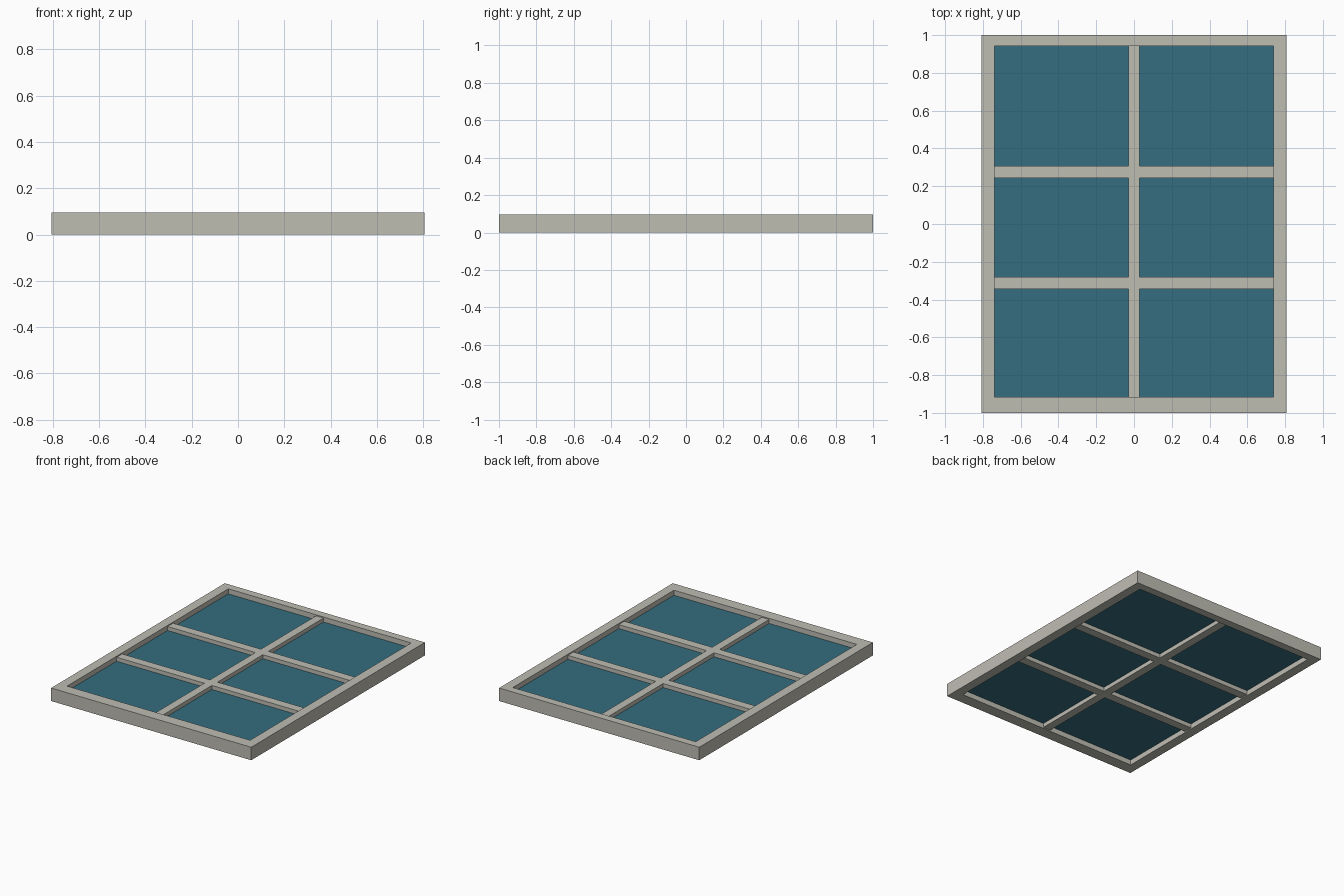
import bpy

cube = bpy.data.objects.get("Cube")
if cube:
    bpy.data.objects.remove(cube, do_unlink=True)


def material(name, rgb):
    mat = bpy.data.materials.new(name)
    mat.use_nodes = True
    mat.diffuse_color = (*rgb, 1)
    mat.node_tree.nodes["Principled BSDF"].inputs["Base Color"].default_value = (*rgb, 1)
    return mat


PAINT = material("pale grey paint", (0.52, 0.51, 0.45))
GLASS = material("teal glass", (0.035, 0.155, 0.215))


def box(name, x, y, z, mat):
    """Box spanning the given (low, high) ranges."""
    spans = (x, y, z)
    bpy.ops.mesh.primitive_cube_add(size=1, location=[(a + b) / 2 for a, b in spans])
    obj = bpy.context.object
    obj.name = name
    obj.scale = [b - a for a, b in spans]
    bpy.ops.object.transform_apply(location=False, rotation=False, scale=True)
    obj.data.materials.append(mat)
    return obj


W, H, T = 0.807, 1.0, 0.095            # outer half width, half height, thickness
IN_X, LOW, HIGH = 0.738, -0.915, 0.942  # inner opening
BAR_Z = (0.008, T - 0.008)

# Outer frame: a slab with the opening cut through it
frame = box("window_frame", (-W, W), (-H, H), (0, T), PAINT)
cutter = box("opening_cutter", (-IN_X, IN_X), (LOW, HIGH), (-T, 2 * T), PAINT)
cutter.hide_render = True
cut = frame.modifiers.new("opening", "BOOLEAN")
cut.operation = "DIFFERENCE"
cut.solver = "EXACT"
cut.object = cutter
bpy.context.view_layer.objects.active = frame
bpy.ops.object.modifier_apply(modifier=cut.name)
bpy.data.objects.remove(cutter, do_unlink=True)

# Glazing bars: one long upright, crossed by two rails in halves
BAR = 0.03
box("upright_bar", (-BAR, BAR), (LOW, HIGH), BAR_Z, PAINT)
for row, y in (("lower", -0.312), ("upper", 0.275)):
    for side, x in (("right", (-IN_X, -BAR)), ("left", (BAR, IN_X))):
        box(f"{row}_{side}_bar", x, (y - 0.032, y + 0.032), BAR_Z, PAINT)

# Glass sheet set midway in the frame
box("glass_pane", (-IN_X, IN_X), (LOW, HIGH), (0.038, 0.058), GLASS)
